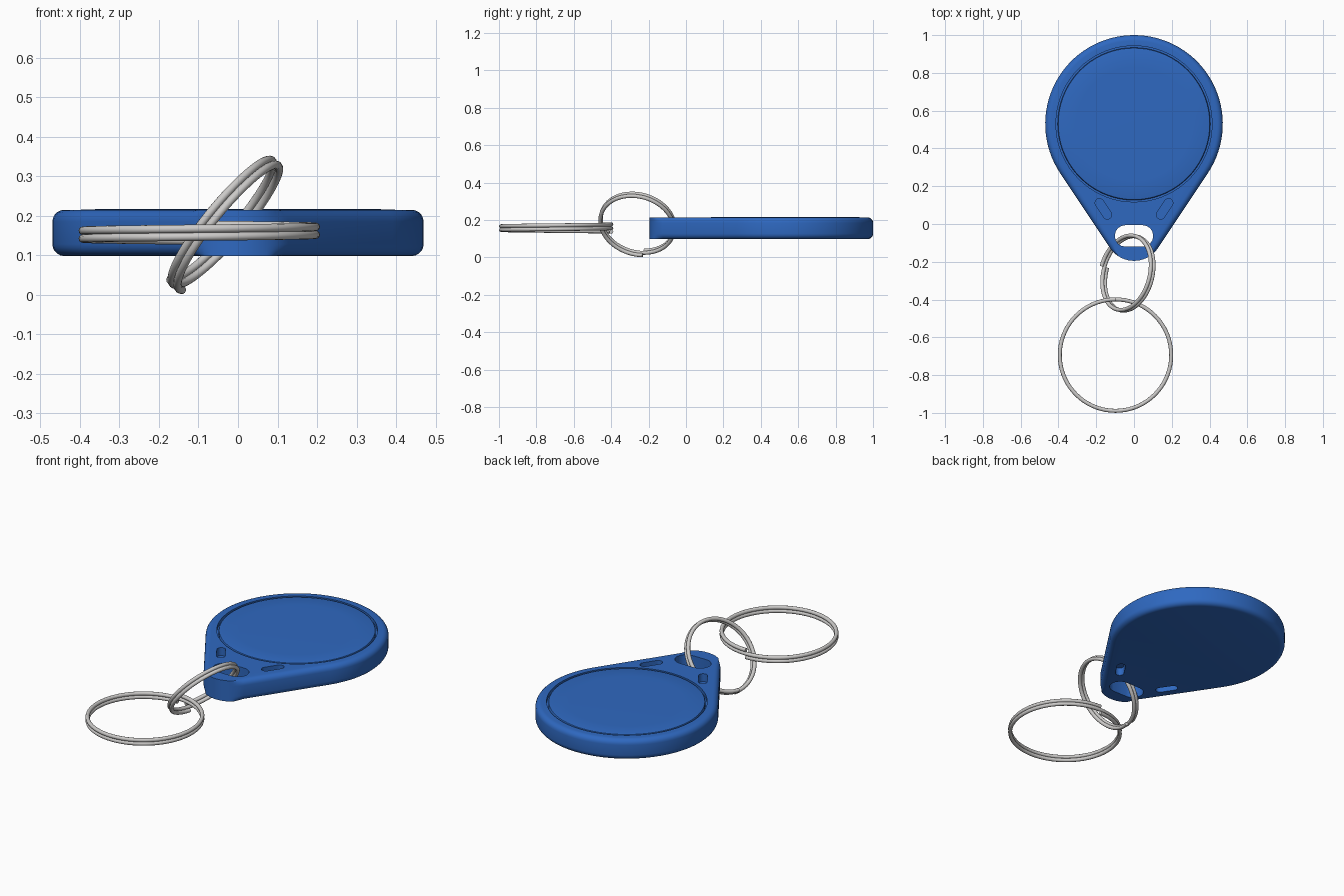
import bpy, bmesh, math
from mathutils import Vector

cube = bpy.data.objects.get("Cube")
if cube:
    bpy.data.objects.remove(cube)


def material(name, rgb, metallic=0.0, roughness=0.5):
    mat = bpy.data.materials.new(name)
    mat.use_nodes = True
    mat.diffuse_color = (*rgb, 1)
    node = mat.node_tree.nodes["Principled BSDF"]
    node.inputs["Base Color"].default_value = (*rgb, 1)
    node.inputs["Roughness"].default_value = roughness
    return mat


BLUE = material("blue plastic", (0.028, 0.14, 0.53))
STEEL = material("steel wire", (0.6, 0.59, 0.58), roughness=0.35)


def loft(name, rings, mat):
    """Closed solid skinned through rings that have equal point counts."""
    bm = bmesh.new()
    loops = [[bm.verts.new(p) for p in ring] for ring in rings]
    n = len(loops[0])
    for a, b in zip(loops, loops[1:]):
        for i in range(n):
            j = (i + 1) % n
            bm.faces.new((a[i], a[j], b[j], b[i]))
    bm.faces.new(loops[0][::-1])
    bm.faces.new(loops[-1])
    bmesh.ops.recalc_face_normals(bm, faces=bm.faces)
    mesh = bpy.data.meshes.new(name)
    bm.to_mesh(mesh)
    bm.free()
    mesh.materials.append(mat)
    obj = bpy.data.objects.new(name, mesh)
    bpy.context.collection.objects.link(obj)
    return obj


def select(obj):
    bpy.ops.object.select_all(action='DESELECT')
    obj.select_set(True)
    bpy.context.view_layer.objects.active = obj


def smooth(obj):
    select(obj)
    bpy.ops.object.shade_smooth_by_angle(angle=math.radians(35))


def cut(obj, cutter):
    mod = obj.modifiers.new("cut", 'BOOLEAN')
    mod.operation = 'DIFFERENCE'
    mod.solver = 'EXACT'
    mod.object = cutter
    select(obj)
    bpy.ops.object.modifier_apply(modifier=mod.name)
    bpy.data.objects.remove(cutter)


def circle(center, r, z, n=72):
    return [(center[0] + r * math.cos(math.tau * i / n),
             center[1] + r * math.sin(math.tau * i / n), z) for i in range(n)]


def slot(center, half, r, angle, z):
    """Stadium outline with straight half length and end radius."""
    pts = []
    for side in (1, -1):
        for i in range(9):
            a = (i / 8 - 0.5) * math.pi + (0 if side > 0 else math.pi)
            x, y = side * half + r * math.cos(a), r * math.sin(a)
            pts.append((center[0] + x * math.cos(angle) - y * math.sin(angle),
                        center[1] + x * math.sin(angle) + y * math.cos(angle), z))
    return pts


# Fob body: teardrop around a large and a small circle, with rounded rims
HEAD, HEAD_R = (0, 0.53), 0.47
TIP, TIP_R = (0, -0.042), 0.153
BOTTOM, TOP, ROUND = 0.098, 0.215, 0.03
TILT = math.asin((HEAD_R - TIP_R) / (HEAD[1] - TIP[1]))


def outline(inset, z):
    pts = []
    for i in range(65):
        a = -TILT + (math.pi + 2 * TILT) * i / 64
        r = HEAD_R - inset
        pts.append((HEAD[0] + r * math.cos(a), HEAD[1] + r * math.sin(a), z))
    for i in range(21):
        a = math.pi + TILT + (math.pi - 2 * TILT) * i / 20
        # the rim rounding fades out, leaving the tip square
        fade = max(0, 1 - min(i, 20 - i) / 4)
        r = TIP_R - inset * fade
        pts.append((TIP[0] + r * math.cos(a), TIP[1] + r * math.sin(a), z))
    return pts


rings = []
steps = [math.pi / 2 * i / 5 for i in range(6)]
for a in steps:
    rings.append(outline(ROUND * (1 - math.sin(a)), BOTTOM + ROUND * (1 - math.cos(a))))
for a in reversed(steps):
    rings.append(outline(ROUND * (1 - math.sin(a)), TOP - ROUND * (1 - math.cos(a))))
body = loft("fob_body", rings, BLUE)

# Seat for the round cover
cut(body, loft("cover_cutter", [circle(HEAD, 0.413, z) for z in (TOP - 0.02, 0.3)], BLUE))

# Ring hole through the tip
cut(body, loft("hole_cutter", [slot((0, -0.063), 0.045, 0.057, 0, z) for z in (0, 0.3)], BLUE))

# Slanted blind slots on both faces
for side in (1, -1):
    lean = math.pi / 2 - side * TILT
    for low, high in ((TOP - 0.045, 0.3), (0, BOTTOM + 0.045)):
        cut(body, loft("slot_cutter", [slot((side * 0.162, 0.08), 0.038, 0.023, lean, z)
                                       for z in (low, high)], BLUE))
smooth(body)

# Round cover with a softened edge
cover_profile = ((0.404, TOP - 0.025), (0.404, TOP - 0.006), (0.401, TOP - 0.001),
                 (0.394, TOP + 0.001), (0.3, TOP + 0.002))
smooth(loft("fob_cover", [circle(HEAD, r, z) for r, z in cover_profile], BLUE))


# Split rings: two touching turns of round wire
def split_ring(name, center, radius, normal, start, wire=0.0105, pitch=0.02):
    n = Vector(normal).normalized()
    u = Vector(start)
    u = (u - n * u.dot(n)).normalized()
    v = n.cross(u)
    count, sides = 144, 12
    rings = []
    for i in range(count + 1):
        t = 2 * i / count
        a = math.tau * t
        out = u * math.cos(a) + v * math.sin(a)
        mid = Vector(center) + out * radius + n * pitch * (t - 1)
        rings.append([mid + wire * (out * math.cos(b) + n * math.sin(b))
                      for b in (math.tau * k / sides for k in range(sides))])
    smooth(loft(name, rings, STEEL))


split_ring("large_ring", (-0.098, -0.694, 0.157), 0.295, (0, 0, 1), (0, 1, 0))
split_ring("linking_ring", (-0.035, -0.26, 0.18), 0.2, (0.75, -0.2, -0.63), (0, 0, -1))
